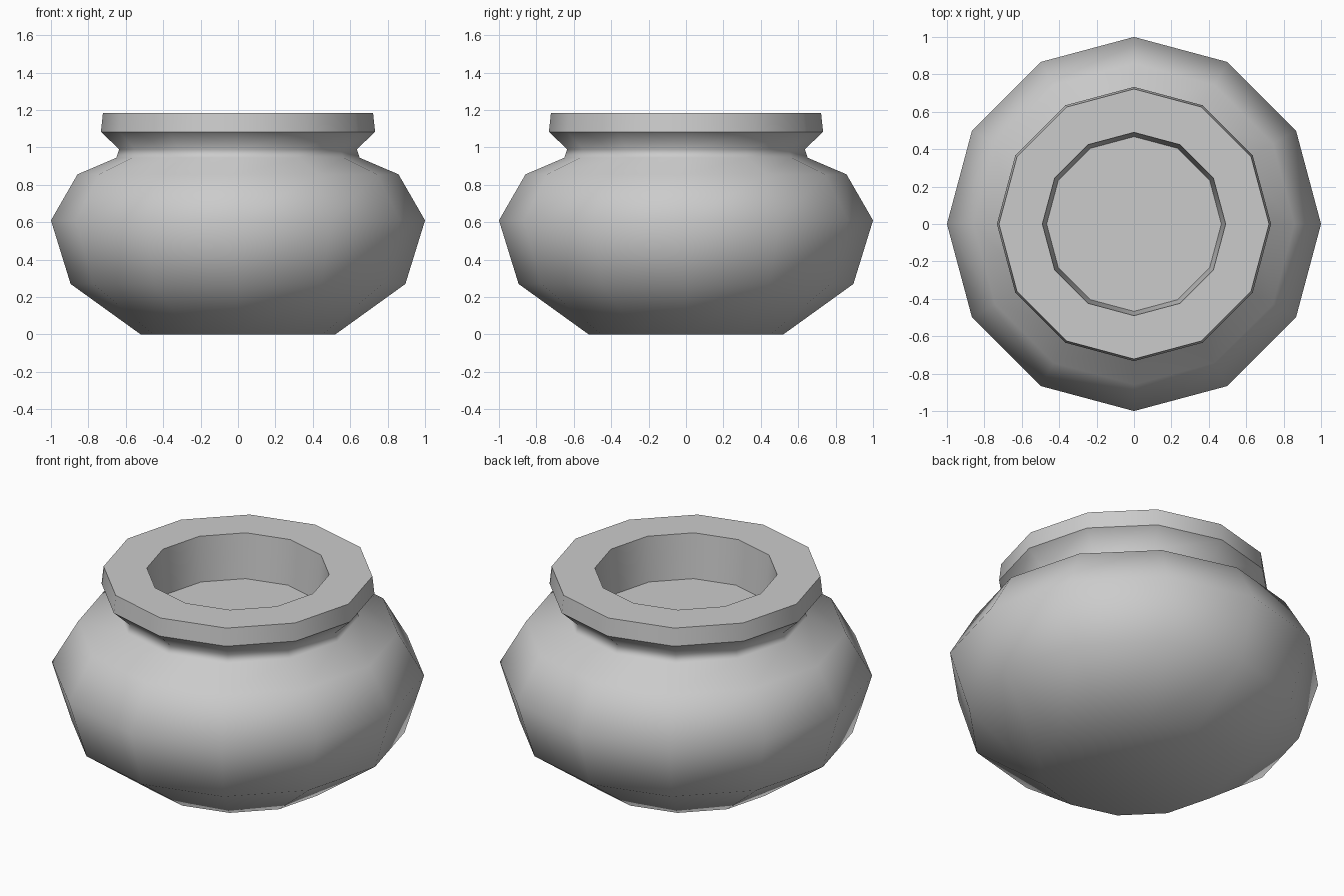
import bpy, bmesh, math

cube = bpy.data.objects.get("Cube")
if cube:
    bpy.data.objects.remove(cube, do_unlink=True)

SIDES = 12

# One plain grey clay
clay = bpy.data.materials.new("grey_clay")
clay.use_nodes = True
grey = (0.6, 0.6, 0.6, 1)
clay.diffuse_color = grey
clay.node_tree.nodes["Principled BSDF"].inputs["Base Color"].default_value = grey

# Outline from the base, over the belly, neck and rim, to the inner floor:
# radius, height, whether the ring is a hard edge
profile = [
    (0.52, 0.0, False), (0.895, 0.27, False), (1.0, 0.61, False),
    (0.858, 0.856, False), (0.65, 0.945, False), (0.635, 0.99, False),
    (0.733, 1.083, True), (0.722, 1.185, True),
    (0.49, 1.185, True), (0.467, 0.925, True),
]

bm = bmesh.new()
rings = []
for radius, height, hard in profile:
    ring = []
    for i in range(SIDES):
        a = math.tau * i / SIDES
        ring.append(bm.verts.new((radius * math.cos(a), radius * math.sin(a), height)))
    rings.append(ring)

# Walls between neighbouring rings
for low, high in zip(rings, rings[1:]):
    for i in range(SIDES):
        j = (i + 1) % SIDES
        bm.faces.new((low[i], low[j], high[j], high[i]))

# Underside and inner floor
bm.faces.new(rings[0][::-1])
bm.faces.new(rings[-1])

# Smooth body with crisp rim edges
for face in bm.faces:
    face.smooth = True
for ring, (radius, height, hard) in zip(rings, profile):
    for i in range(SIDES):
        edge = bm.edges.get((ring[i], ring[(i + 1) % SIDES]))
        edge.smooth = not hard

mesh = bpy.data.meshes.new("pot")
bm.to_mesh(mesh)
bm.free()
mesh.materials.append(clay)
pot = bpy.data.objects.new("pot", mesh)
bpy.context.collection.objects.link(pot)
